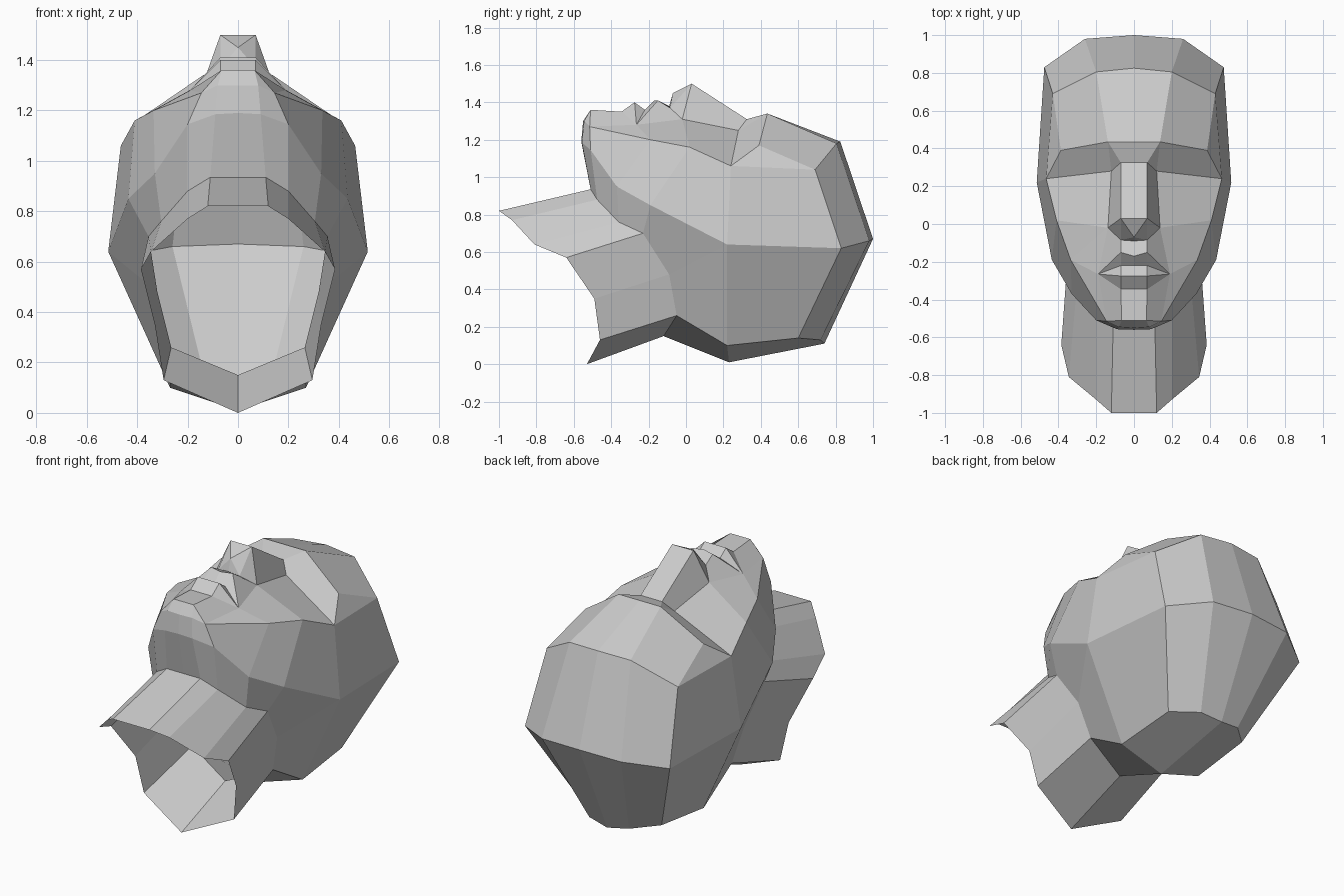
import bpy, bmesh

if "Cube" in bpy.data.objects:
    bpy.data.objects.remove(bpy.data.objects["Cube"])

bm = bmesh.new()
verts = {}


def face(*pts):
    """One flat facet; repeated points collapse, shared points weld."""
    pts = list(dict.fromkeys(pts))
    if len(pts) > 2:
        bm.faces.new([verts.setdefault(p, None) or verts.update({p: bm.verts.new(p)}) or verts[p]
                      for p in pts])


def strip(*rows):
    """Facets between successive profile lines."""
    for a, b in zip(rows, rows[1:]):
        for i in range(len(a) - 1):
            face(a[i], a[i + 1], b[i + 1], b[i])


# Only the x >= 0 half is built, the rest is mirrored.
# Neck, open at its lower end: profiles run from throat to nape
neck_base = [(0, -1, .82), (.12, -1, .82), (.2, -.93, .77), (.345, -.81, .64),
             (.385, -.64, .57), (.33, -.49, .35), (.295, -.46, .13), (0, -.53, 0)]
neck_top = [(0, -.51, .935), (.11, -.51, .935), (.2, -.475, .88), (.305, -.36, .76),
            (.355, -.23, .70), (.32, -.09, .48), (.265, -.05, .26), (0, -.12, .15)]
strip(neck_base, neck_top)

# Jaw: underside and side, up to the edge of the face
widest = (.515, .22, .64)
temple = (.465, .24, 1.06)
jaw = [(0, -.56, 1.19), (.09, -.557, 1.185), (.2, -.51, 1.145), (.33, -.37, .95), (.435, -.19, .85)]
face_edge = [(0, -.55, 1.3), (.08, -.545, 1.3), (.145, -.515, 1.27), (.335, -.19, 1.2),
             (.41, .02, 1.16), temple]
strip(neck_top[:5], jaw)
strip(jaw + [widest], face_edge)

# Back of the skull: profiles run from the side to the centre line
lower = [(.27, .22, .10), (.26, .6, .14), (.13, .72, .13), (0, .74, .11)]
crown = [widest, (.475, .83, .62), (.26, .98, .66), (0, 1, .67)]
hairline = [temple, (.43, .69, 1.04), (.2, .805, 1.18), (0, .825, 1.19)]
brow = [temple, (.387, .39, 1.17), (.138, .435, 1.34), (0, .435, 1.34)]
nape = (0, .23, .01)
strip(neck_top[4:], [jaw[4], widest, lower[0], nape])
strip(lower, crown, hairline, brow)
face(nape, *lower)

# Nose
bridge = [(0, .325, 1.31), (.07, .325, 1.31)]
tip = [(0, .03, 1.5), (.07, .03, 1.5)]
septum = (0, -.07, 1.45)
nose_base = [(0, -.09, 1.38), (.07, -.085, 1.37)]
wing = (.138, -.02, 1.31)
eye = (.12, .28, 1.25)
strip(brow[:1:-1], bridge, tip)
face(tip[0], tip[1], septum)
face(tip[1], nose_base[1], septum)
face(septum, nose_base[1], nose_base[0])
face(tip[1], wing, nose_base[1])
face(bridge[1], eye, wing, tip[1])

# Eye sockets
face(brow[2], eye, bridge[1])
face(brow[2], brow[1], temple, eye)
face(eye, temple, face_edge[4], wing)

# Lips and chin
corner = (.19, -.265, 1.28)
upper_lip = [(0, -.17, 1.41), (.07, -.15, 1.41)]
crease = [(0, -.22, 1.36), (.07, -.22, 1.36)]
lower_lip = [(0, -.275, 1.4), (.07, -.275, 1.4)]
lip_foot = [(0, -.345, 1.35), (.07, -.345, 1.35)]
chin = [(0, -.51, 1.36), (.065, -.51, 1.36)]
mouth = [nose_base, upper_lip, crease, lower_lip, lip_foot, chin, face_edge[:2]]
strip(*mouth)
for a, b in zip(mouth[1:4], mouth[2:5]):
    face(a[1], b[1], corner)

# Cheeks
face(wing, face_edge[4], face_edge[3])
face(wing, face_edge[3], corner)
face(wing, corner, upper_lip[1], nose_base[1])
face(corner, face_edge[3], face_edge[2])
face(corner, face_edge[2], chin[1], lip_foot[1])
face(chin[1], face_edge[2], face_edge[1])

# Head object with the mirrored half
bmesh.ops.recalc_face_normals(bm, faces=bm.faces[:])
mesh = bpy.data.meshes.new("head")
bm.to_mesh(mesh)
bm.free()
head = bpy.data.objects.new("head", mesh)
bpy.context.collection.objects.link(head)
mirror = head.modifiers.new("mirror", 'MIRROR')
mirror.use_clip = True
